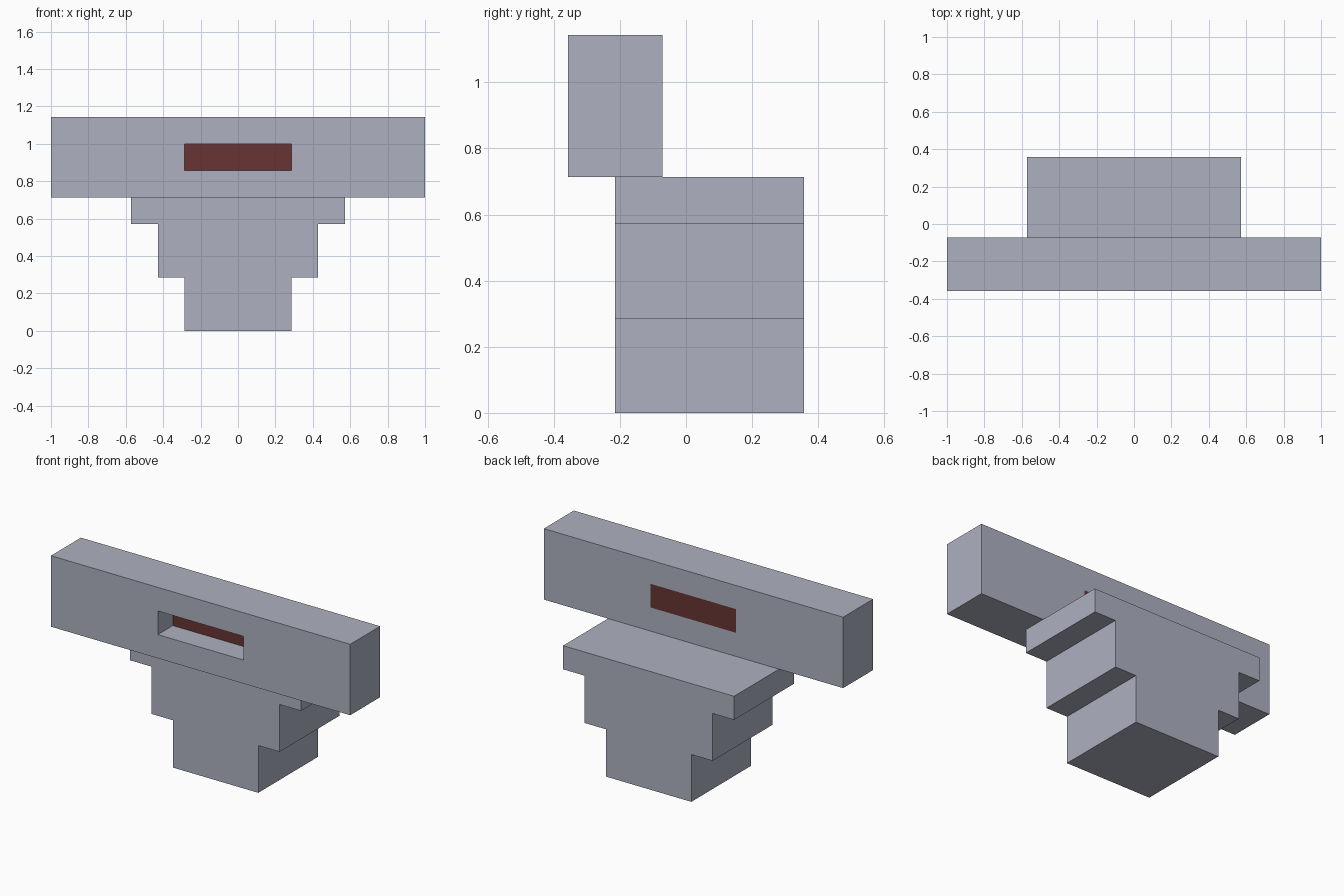
import bpy
import bmesh

cube = bpy.data.objects.get("Cube")
if cube:
    bpy.data.objects.remove(cube, do_unlink=True)

U = 2 / 14  # grid module: the model is 14 modules wide


def make_material(name, rgb):
    mat = bpy.data.materials.new(name)
    mat.use_nodes = True
    color = (*rgb, 1.0)
    mat.diffuse_color = color
    mat.node_tree.nodes["Principled BSDF"].inputs["Base Color"].default_value = color
    return mat


def finish(name, bm, mat):
    bmesh.ops.recalc_face_normals(bm, faces=bm.faces[:])
    mesh = bpy.data.meshes.new(name)
    bm.to_mesh(mesh)
    bm.free()
    mesh.materials.append(mat)
    obj = bpy.data.objects.new(name, mesh)
    bpy.context.collection.objects.link(obj)
    return obj


def extrude_profile(name, points, y0, y1, mat):
    """Extrude an x-z outline, given in modules, from y0 to y1."""
    bm = bmesh.new()
    face = bm.faces.new([bm.verts.new((x * U, y0 * U, z * U)) for x, z in points])
    new = bmesh.ops.extrude_face_region(bm, geom=[face])["geom"]
    verts = [g for g in new if isinstance(g, bmesh.types.BMVert)]
    bmesh.ops.translate(bm, verts=verts, vec=(0, (y1 - y0) * U, 0))
    return finish(name, bm, mat)


def rect(half_width, z0, z1):
    return [(-half_width, z0), (half_width, z0), (half_width, z1), (-half_width, z1)]


def window_frame(name, outer, inner, y0, y1, mat):
    """Block with a rectangular through hole, made from four bridged rings."""
    bm = bmesh.new()
    rings = [[bm.verts.new((x * U, y * U, z * U)) for x, z in pts]
             for pts, y in ((outer, y0), (inner, y0), (inner, y1), (outer, y1))]
    for r in range(4):
        a, b = rings[r], rings[(r + 1) % 4]
        for i in range(4):
            j = (i + 1) % 4
            bm.faces.new((a[i], a[j], b[j], b[i]))
    return finish(name, bm, mat)


grey = make_material("blue grey", (0.42, 0.44, 0.53))
red = make_material("dark red", (0.14, 0.034, 0.034))

# Stepped base, widening upwards
right_side = [(2, 0), (2, 2), (3, 2), (3, 4), (4, 4), (4, 5)]
left_side = [(-x, z) for x, z in reversed(right_side)]
extrude_profile("stepped_base", right_side + left_side, -1.5, 2.5, grey)

# Wide crossbar with a slot through its middle
slot = rect(2, 6, 7)
window_frame("crossbar", rect(7, 5, 8), slot, -2.5, -0.5, grey)

# Red block filling the rear half of the slot
extrude_profile("slot_panel", slot, -1.5, -0.5, red)
